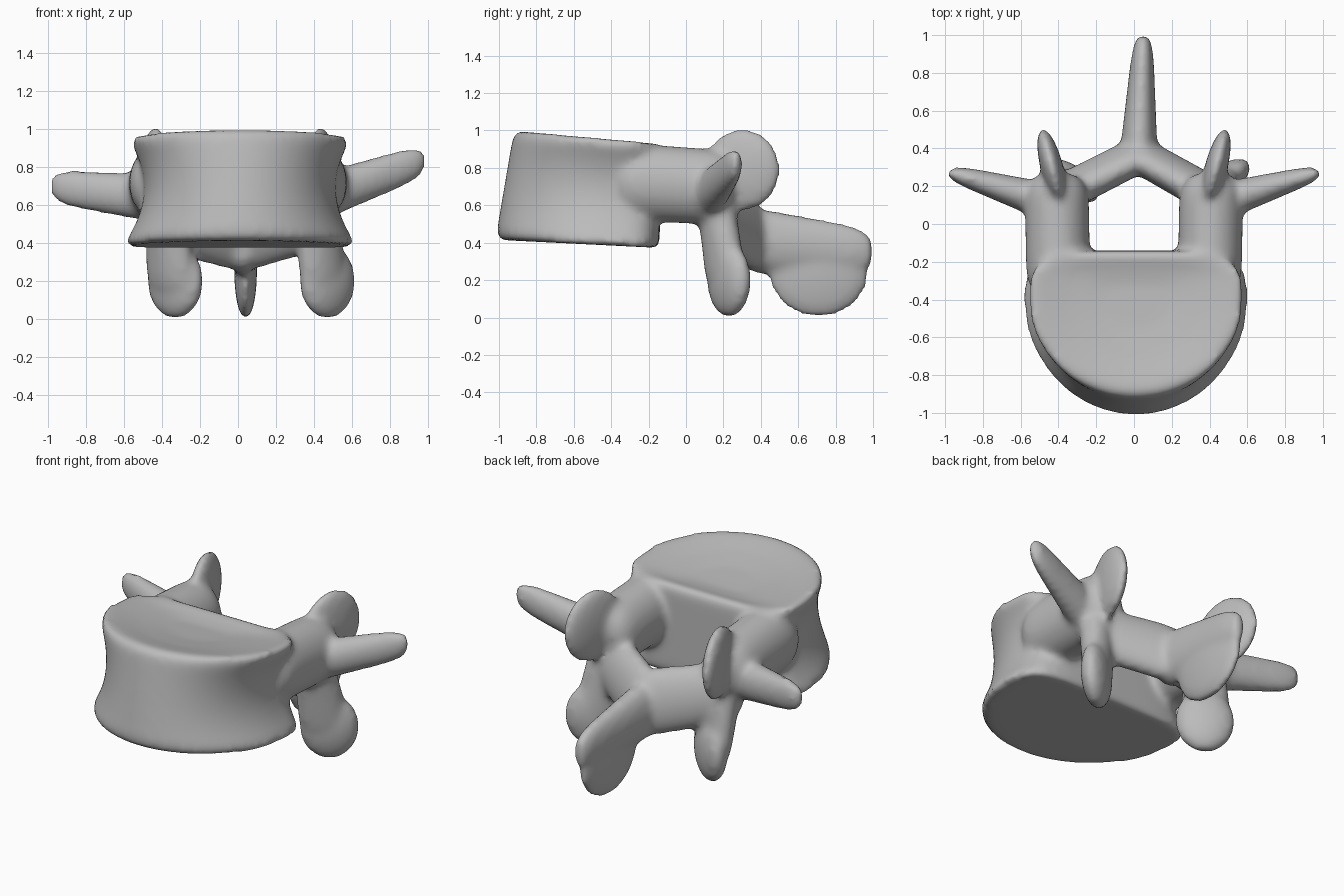
import bpy
import bmesh
from math import cos, sin, pi, copysign
from mathutils import Matrix, Vector

default_cube = bpy.data.objects.get("Cube")
if default_cube:
    bpy.data.objects.remove(default_cube, do_unlink=True)

grey = (0.5, 0.5, 0.5, 1)
bone = bpy.data.materials.new("bone grey")
bone.use_nodes = True
bone.diffuse_color = grey
bone.node_tree.nodes["Principled BSDF"].inputs["Base Color"].default_value = grey

parts = []


def finish(name, bm):
    """Turn a closed bmesh into a named bone part."""
    bmesh.ops.recalc_face_normals(bm, faces=bm.faces)
    mesh = bpy.data.meshes.new(name)
    bm.to_mesh(mesh)
    bm.free()
    mesh.materials.append(bone)
    part = bpy.data.objects.new(name, mesh)
    bpy.context.collection.objects.link(part)
    parts.append(part)


def loft(name, rings):
    """Skin a closed solid through rings of equal length."""
    bm = bmesh.new()
    loops = [[bm.verts.new(point) for point in ring] for ring in rings]
    for lower, upper in zip(loops, loops[1:]):
        for i in range(len(lower)):
            bm.faces.new((lower[i - 1], lower[i], upper[i], upper[i - 1]))
    bm.faces.new(loops[0])
    bm.faces.new(loops[-1])
    finish(name, bm)


def lump(name, centre, size, turn=0):
    """Ellipsoid given by its half sizes, turned about the vertical."""
    bm = bmesh.new()
    bmesh.ops.create_uvsphere(bm, u_segments=32, v_segments=20, radius=1)
    place = Matrix.Translation(centre) @ Matrix.Rotation(turn, 4, 'Z')
    bm.transform(place @ Matrix.Diagonal((*size, 1)))
    finish(name, bm)


def limb(name, start, end, side, wide, thick, steps=32):
    """Round-ended oval bar; wide and thick give half sizes at both ends."""
    start, end = Vector(start), Vector(end)
    u = Vector(side).normalized()
    v = (end - start).cross(u).normalized()
    rings = []
    for step in range(1, steps):
        s = step / steps
        cap = (1 - abs(2 * s - 1) ** 6) ** 0.5
        w = cap * (wide[0] + s * (wide[1] - wide[0]))
        t = cap * (thick[0] + s * (thick[1] - thick[0]))
        middle = start.lerp(end, s)
        angles = [2 * pi * i / steps for i in range(steps)]
        rings.append([middle + u * w * cos(a) + v * t * sin(a) for a in angles])
    loft(name, rings)


def body_ring(t, scale=1, lift=0, count=64):
    """Outline with a round front and flat, hollow back at height ratio t."""
    half_width = 0.52 + 0.1 * (2 * t - 1) ** 2 - 0.03 * t
    front = 0.62 - 0.1 * t
    ring = []
    for i in range(count):
        c, s = cos(2 * pi * i / count), sin(2 * pi * i / count)
        if s < 0:
            x, y = half_width * c, front * s
        else:
            x = half_width * copysign(abs(c) ** 0.6, c)
            y = 0.29 * s ** 0.6 - 0.03 * s ** 4
        x, y = x * scale, y * scale - 0.4
        tilt = 0.05 + 0.04 * t
        ring.append((x + 0.01, y, 0.41 + 0.59 * t + lift - tilt * (y + 0.9)))
    return ring


# Body: waisted drum with rolled rims, flat below and dished on top
levels = 20
wall = []
for level in range(levels + 1):
    t = level / levels
    wall.append(body_ring(t, 1 - 0.05 * abs(2 * t - 1) ** 16))
base = [body_ring(0, scale) for scale in (0.3, 0.6, 0.85)]
dish = [body_ring(1, scale, 0.06 * (scale ** 2 - 0.8)) for scale in (0.85, 0.6, 0.3)]
loft("body", base + wall + dish)

# Paired parts of the arch; the lower joints sit a little towards the left
for label, m, tip_height in (("left", 1, 0.84), ("right", -1, 0.7)):
    # Pedicle joining the body to the arch
    limb(label + "_pedicle", (m * 0.4, -0.4, 0.73), (m * 0.41, 0.28, 0.69),
         (1, 0, 0), (0.17, 0.17), (0.21, 0.2))

    # Lamina closing the canal behind, its lower edge leaning back
    limb(label + "_lamina", (m * 0.5, 0.1, 0.56), (0.03 - m * 0.1, 0.42, 0.42),
         (0, -0.2, 1), (0.18, 0.21), (0.1, 0.09))

    # Upper joint: rounded disc standing front to back
    lump(label + "_upper_joint", (m * 0.435, 0.3, 0.79), (0.06, 0.21, 0.22), -m * 0.25)

    # Lower joint: neck and hanging paddle with its outer edge turned back
    limb(label + "_lower_neck", (m * 0.4, 0.14, 0.75), (m * 0.4 + 0.06, 0.23, 0.1),
         (m * 0.8, 0.6, 0), (0.1, 0.16), (0.1, 0.08))
    lump(label + "_lower_joint", (m * 0.4 + 0.07, 0.23, 0.2), (0.17, 0.08, 0.2), m * 0.6)

    # Side process: flat blunt finger
    limb(label + "_side_process", (m * 0.4, 0.1, 0.63), (m, 0.28, tip_height),
         (0, 0, 1), (0.13, 0.09), (0.11, 0.04))

# Rear process: tapering beam with a deep rounded keel
limb("rear_process_beam", (0.02, 0.25, 0.42), (0.05, 1.02, 0.35),
     (0, 0, 1), (0.19, 0.12), (0.11, 0.05))
lump("rear_process_keel", (0.04, 0.71, 0.25), (0.06, 0.27, 0.25))

# Fuse the parts into one continuous bone and soften the joins
bpy.ops.object.select_all(action='DESELECT')
for part in parts:
    part.select_set(True)
vertebra = parts[0]
bpy.context.view_layer.objects.active = vertebra
bpy.ops.object.join()
vertebra.name = "vertebra"

fuse = vertebra.modifiers.new("fuse", 'REMESH')
fuse.mode = 'VOXEL'
fuse.voxel_size = 0.02
fuse.use_smooth_shade = True
soften = vertebra.modifiers.new("soften", 'SMOOTH')
soften.iterations = 10
bpy.ops.object.shade_smooth()
